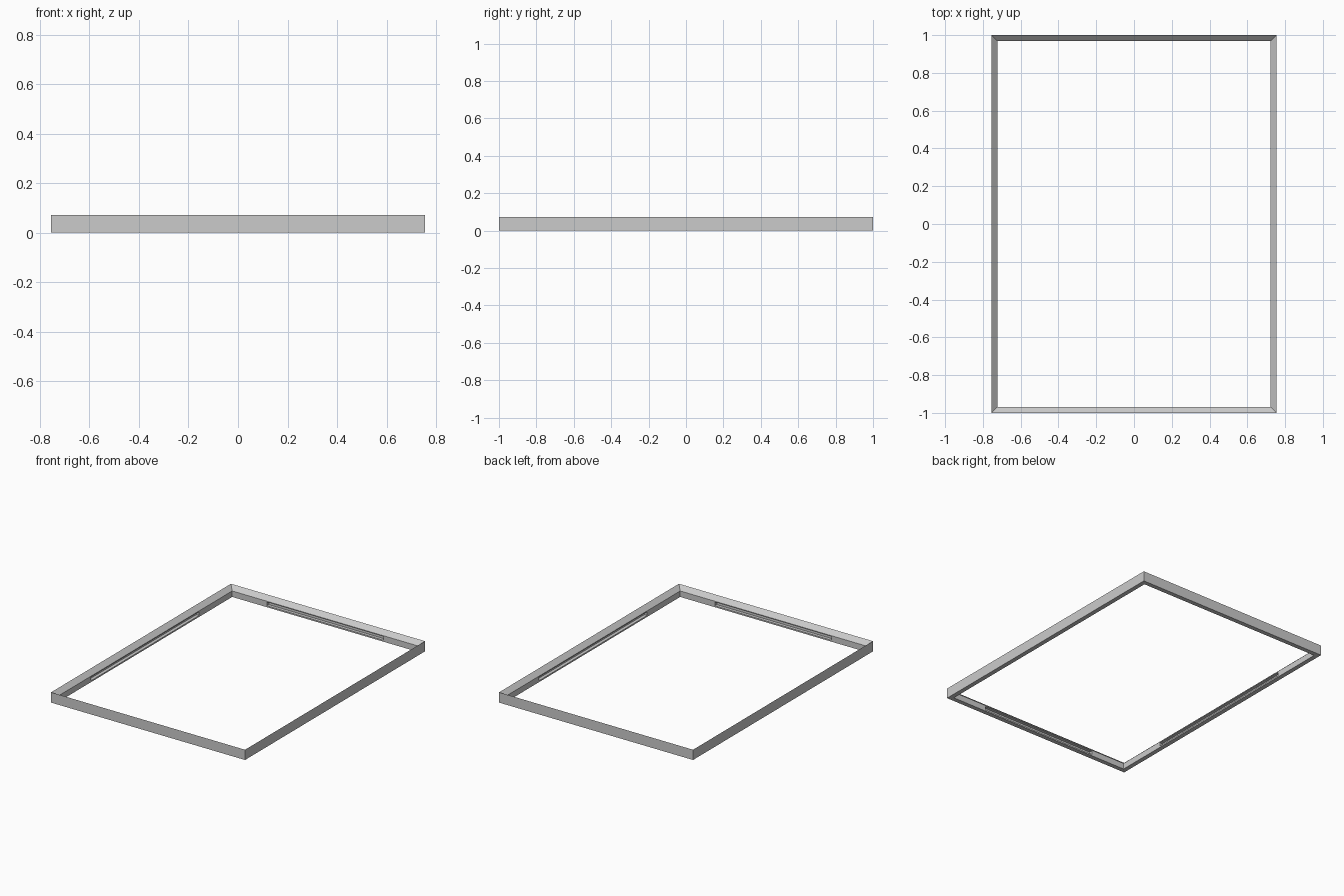
import bpy
import bmesh

HALF_X, HALF_Y = 0.755, 1.0
WIDTH = 0.032          # width of each rail
HEIGHT, LIP = 0.072, 0.042

cube = bpy.data.objects.get("Cube")
if cube:
    bpy.data.objects.remove(cube, do_unlink=True)

grey = bpy.data.materials.new("plain grey")
grey.use_nodes = True
colour = (0.6, 0.6, 0.6, 1)
grey.diffuse_color = colour
grey.node_tree.nodes["Principled BSDF"].inputs["Base Color"].default_value = colour


def add_object(name, bm):
    bmesh.ops.recalc_face_normals(bm, faces=bm.faces)
    mesh = bpy.data.meshes.new(name)
    bm.to_mesh(mesh)
    bm.free()
    mesh.materials.append(grey)
    obj = bpy.data.objects.new(name, mesh)
    bpy.context.collection.objects.link(obj)
    return obj


# Mitred frame: rail profile (inset, height) carried round four corners
profile = [(0, 0), (0, HEIGHT), (WIDTH, LIP), (WIDTH, 0)]
corners = [(-1, -1), (1, -1), (1, 1), (-1, 1)]
bm = bmesh.new()
rings = [[bm.verts.new((sx * (HALF_X - inset), sy * (HALF_Y - inset), z))
          for inset, z in profile] for sx, sy in corners]
for i in range(4):
    a, b = rings[i], rings[(i + 1) % 4]
    for j in range(4):
        k = (j + 1) % 4
        bm.faces.new((a[j], a[k], b[k], b[j]))
frame = add_object("frame", bm)


# Grooves in the middle of the inner walls, one cutter per opposite pair
def cut_groove(size_x, size_y, bottom=0.01, top=0.036):
    bm = bmesh.new()
    bmesh.ops.create_cube(bm, size=1)
    bmesh.ops.scale(bm, vec=(size_x, size_y, top - bottom), verts=bm.verts)
    bmesh.ops.translate(bm, vec=(0, 0, (top + bottom) / 2), verts=bm.verts)
    cutter = add_object("groove_cutter", bm)
    cutter.hide_render = True
    mod = frame.modifiers.new("groove", 'BOOLEAN')
    mod.operation = 'DIFFERENCE'
    mod.solver = 'EXACT'
    mod.object = cutter
    bpy.context.view_layer.objects.active = frame
    bpy.ops.object.modifier_apply(modifier=mod.name)
    bpy.data.objects.remove(cutter, do_unlink=True)


DEPTH = 0.022
cut_groove(HALF_X * 1.2, 2 * (HALF_Y - WIDTH + DEPTH))
cut_groove(2 * (HALF_X - WIDTH + DEPTH), HALF_Y * 1.2)
